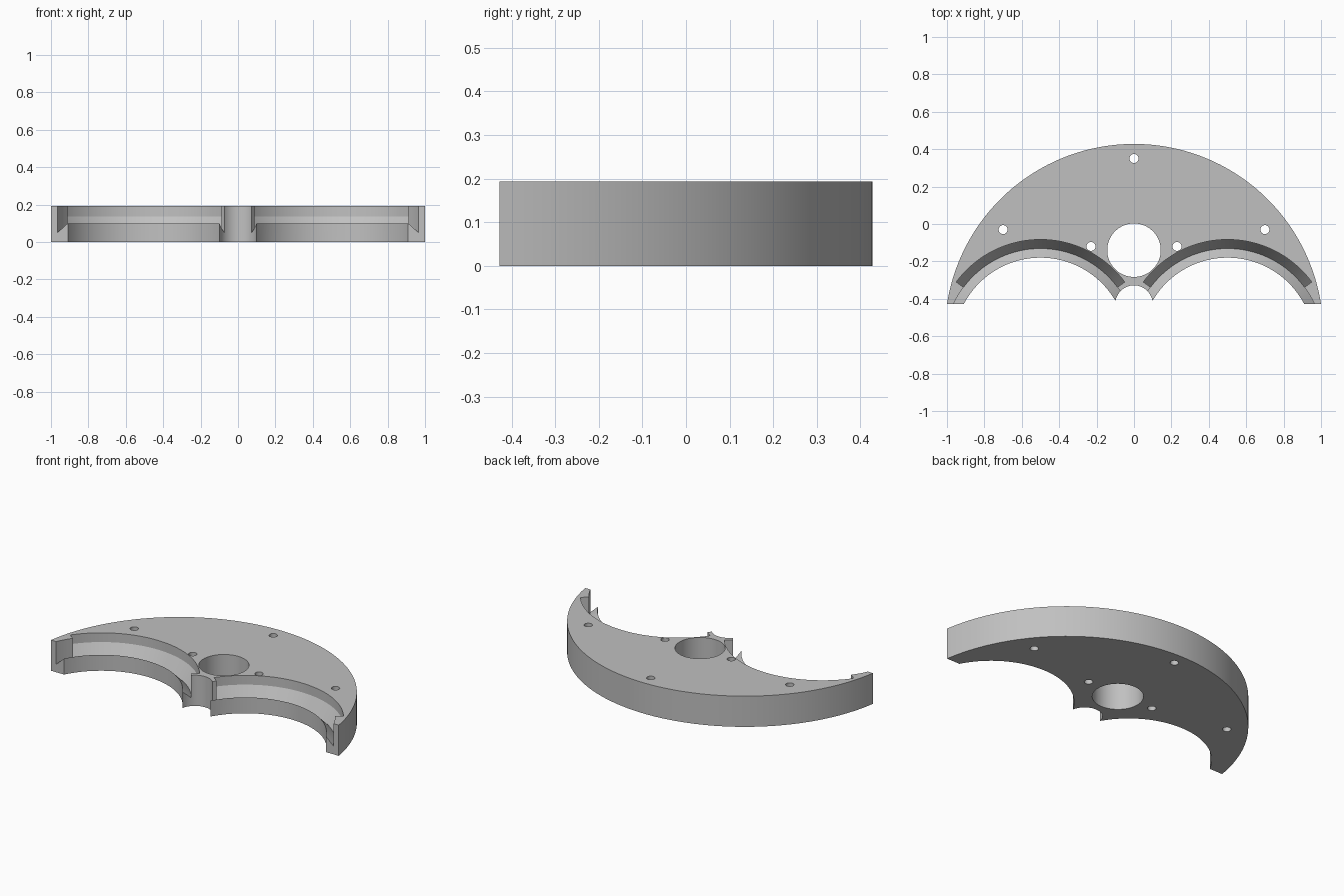
import bpy, bmesh
from math import sin, cos, pi, radians, asin

if "Cube" in bpy.data.objects:
    bpy.data.objects.remove(bpy.data.objects["Cube"], do_unlink=True)

HEIGHT = 0.193
FRONT = -0.428
OUTER_R, OUTER_Y = 1.012, -0.584      # big rim arc
BAY_X, BAY_Y, BAY_R = 0.5, -0.643, 0.463  # two front bays
GROOVE_R, LEDGE_R = 0.512, 0.56
POCKET_START = 36.5
STEPS = 40
STEP = (180 - 2 * POCKET_START) / STEPS


def finish(bm, name):
    bmesh.ops.recalc_face_normals(bm, faces=bm.faces)
    mesh = bpy.data.meshes.new(name)
    bm.to_mesh(mesh)
    bm.free()
    obj = bpy.data.objects.new(name, mesh)
    bpy.context.collection.objects.link(obj)
    return obj


def prism(name, outline, z0, z1):
    bm = bmesh.new()
    face = bm.faces.new([bm.verts.new((x, y, z0)) for x, y in outline])
    up = bmesh.ops.extrude_face_region(bm, geom=[face])["geom"]
    verts = [v for v in up if isinstance(v, bmesh.types.BMVert)]
    bmesh.ops.translate(bm, verts=verts, vec=(0, 0, z1 - z0))
    return finish(bm, name)


def cylinder(name, x, y, r, n):
    ring = [(x + r * cos(2 * pi * i / n), y + r * sin(2 * pi * i / n)) for i in range(n)]
    return prism(name, ring, -0.1, HEIGHT + 0.1)


def swept_arc(name, cx, profile, start, steps):
    """Solid made by sweeping an (r, z) profile about a bay centre."""
    bm = bmesh.new()
    rings = []
    for i in range(steps + 1):
        a = radians(start + i * STEP)
        rings.append([bm.verts.new((cx + r * cos(a), BAY_Y + r * sin(a), z))
                      for r, z in profile])
    n = len(profile)
    for a, b in zip(rings, rings[1:]):
        for k in range(n):
            j = (k + 1) % n
            bm.faces.new((a[k], a[j], b[j], b[k]))
    bm.faces.new(rings[0])
    bm.faces.new(rings[-1])
    return finish(bm, name)


def cut(target, cutter):
    cutter.hide_render = True
    mod = target.modifiers.new("cut", "BOOLEAN")
    mod.operation = "DIFFERENCE"
    mod.solver = "EXACT"
    mod.object = cutter
    bpy.context.view_layer.objects.active = target
    bpy.ops.object.modifier_apply(modifier=mod.name)
    bpy.data.objects.remove(cutter, do_unlink=True)


# Crescent plate: a circular segment closed by the straight front chord
a0 = asin((FRONT - OUTER_Y) / OUTER_R)
N = 96
arc = [a0 + (pi - 2 * a0) * i / N for i in range(N + 1)]
plate = prism("crescent_plate",
              [(OUTER_R * cos(a), OUTER_Y + OUTER_R * sin(a)) for a in arc], 0, HEIGHT)

# Front bays, each with a V groove behind its lip and a deeper pocket wall
TOP = HEIGHT + 0.1
groove = [(0.40, TOP), (0.40, 0.164), (GROOVE_R, 0.05), (GROOVE_R, TOP)]
pocket = [(0.50, TOP), (0.50, 0.08), (GROOVE_R, 0.05), (LEDGE_R, 0.135), (LEDGE_R, TOP)]
for side in (-1, 1):
    cx = side * BAY_X
    cut(plate, cylinder("bay_cutter", cx, BAY_Y, BAY_R, 128))
    cut(plate, swept_arc("groove_cutter", cx, groove, POCKET_START - 8 * STEP, STEPS + 16))
    cut(plate, swept_arc("pocket_cutter", cx, pocket, POCKET_START, STEPS))

# Centre scallop and main bore
cut(plate, cylinder("scallop_cutter", 0, FRONT, 0.1, 64))
cut(plate, cylinder("bore_cutter", 0, -0.14, 0.143, 64))

# Screw holes
for x, y in ((0, 0.35), (0.7, -0.03), (-0.7, -0.03), (0.23, -0.12), (-0.23, -0.12)):
    cut(plate, cylinder("screw_hole_cutter", x, y, 0.024, 32))

# Single grey material
grey = bpy.data.materials.new("light_grey")
grey.use_nodes = True
colour = (0.53, 0.53, 0.53, 1)
grey.diffuse_color = colour
grey.node_tree.nodes["Principled BSDF"].inputs["Base Color"].default_value = colour
plate.data.materials.clear()
plate.data.materials.append(grey)

bpy.ops.object.select_all(action="DESELECT")
plate.select_set(True)
bpy.context.view_layer.objects.active = plate
bpy.ops.object.shade_smooth_by_angle(angle=radians(25))
